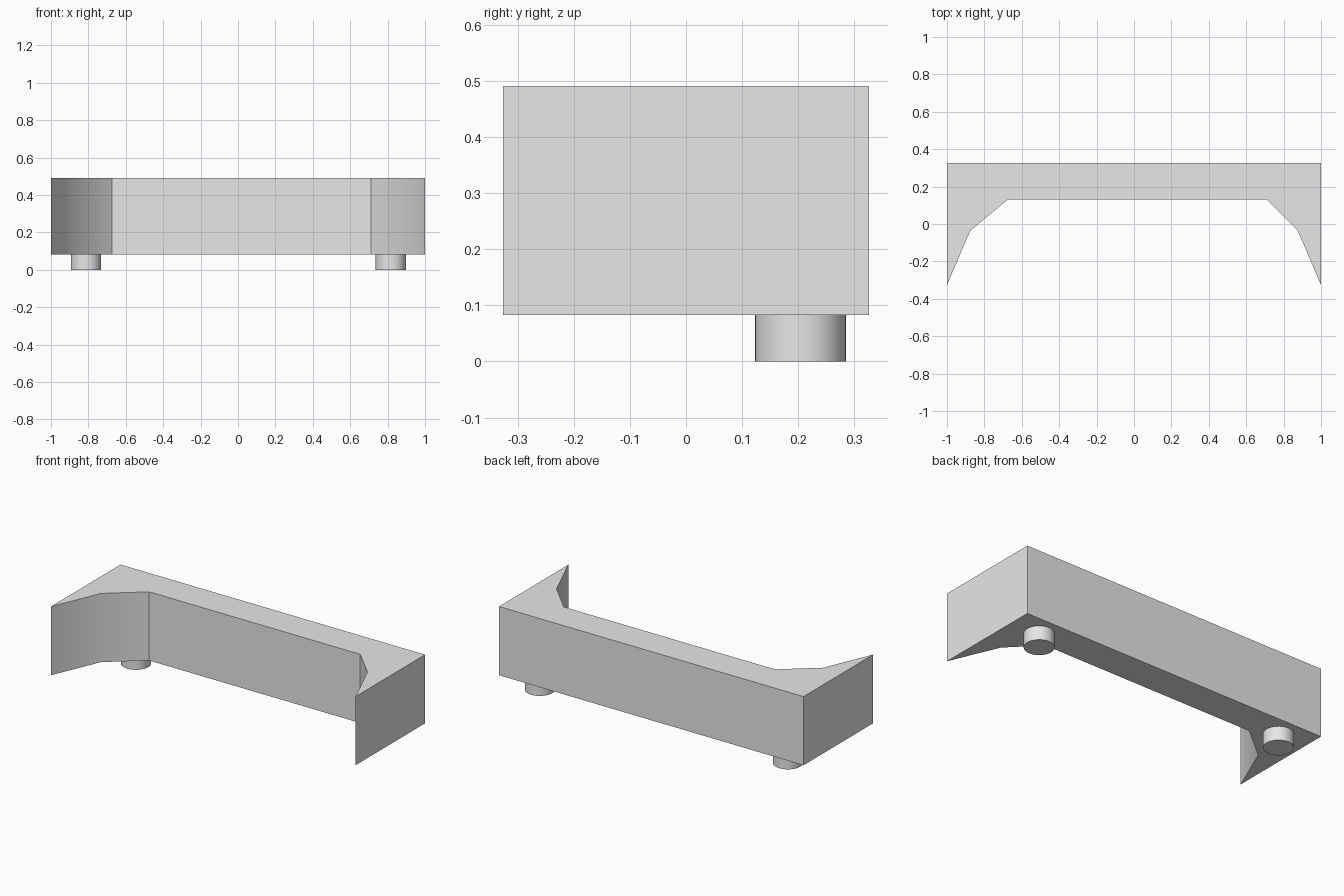
import bpy, bmesh, math

cube = bpy.data.objects.get("Cube")
if cube:
    bpy.data.objects.remove(cube, do_unlink=True)

grey = bpy.data.materials.new("light_grey")
grey.use_nodes = True
colour = (0.8, 0.8, 0.8, 1)
grey.diffuse_color = colour
grey.node_tree.nodes["Principled BSDF"].inputs["Base Color"].default_value = colour

BOTTOM, TOP = 0.083, 0.491


def finish(obj, name):
    obj.name = name
    obj.data.materials.append(grey)
    bpy.ops.object.select_all(action='DESELECT')
    obj.select_set(True)
    bpy.context.view_layer.objects.active = obj
    bpy.ops.object.shade_smooth_by_angle(angle=math.radians(30))


# Main body: plan outline with two tapering arms, extruded upward
outline = [(-1, 0.326), (-1, -0.326), (-0.875, -0.035), (-0.675, 0.13),
           (0.712, 0.13), (0.875, -0.035), (1, -0.326), (1, 0.326)]
bm = bmesh.new()
base = bm.faces.new([bm.verts.new((x, y, BOTTOM)) for x, y in outline])
top = bmesh.ops.extrude_face_region(bm, geom=[base], use_keep_orig=True)
bmesh.ops.translate(bm, vec=(0, 0, TOP - BOTTOM),
                    verts=[v for v in top["geom"] if isinstance(v, bmesh.types.BMVert)])
bmesh.ops.recalc_face_normals(bm, faces=bm.faces)
mesh = bpy.data.meshes.new("body")
bm.to_mesh(mesh)
bm.free()
body = bpy.data.objects.new("body", mesh)
bpy.context.collection.objects.link(body)
finish(body, "body")

# Round feet under the back corners
for name, x in (("right_foot", -0.813), ("left_foot", 0.817)):
    bpy.ops.mesh.primitive_cylinder_add(vertices=48, radius=0.081, depth=BOTTOM,
                                        location=(x, 0.204, BOTTOM / 2))
    finish(bpy.context.object, name)
